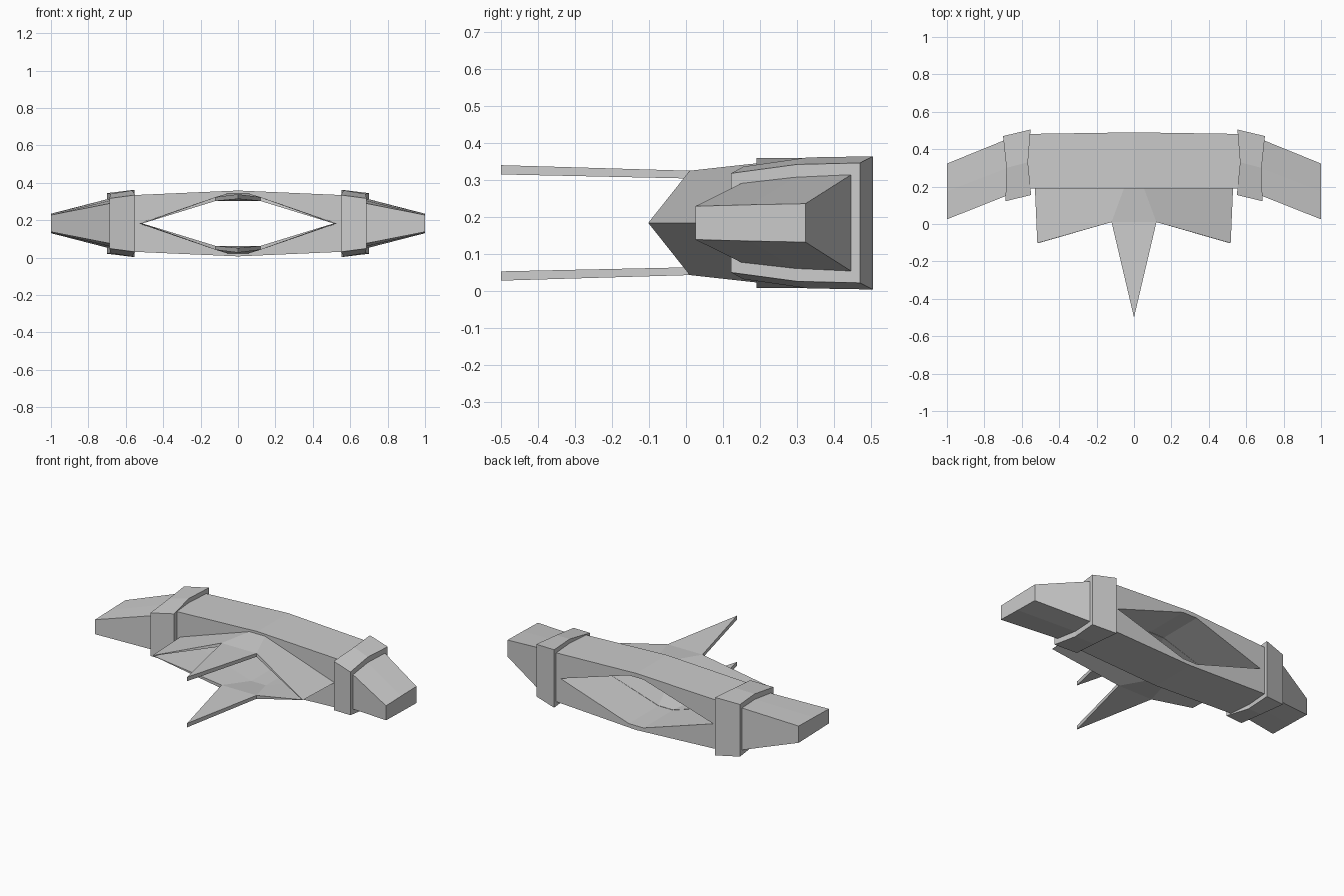
import bpy

if "Cube" in bpy.data.objects:
    bpy.data.objects.remove(bpy.data.objects["Cube"])

MID_Z = 0.183  # everything is mirrored about this height


def make(name, verts, faces, axes):
    """Mesh object from a few points, mirrored on the given (x, y, z) axes."""
    me = bpy.data.meshes.new(name)
    me.from_pydata(verts, [], faces)
    ob = bpy.data.objects.new(name, me)
    bpy.context.collection.objects.link(ob)
    ob.location.z = MID_Z
    bpy.context.view_layer.objects.active = ob
    ob.select_set(True)
    bpy.ops.object.mode_set(mode='EDIT')
    bpy.ops.mesh.select_all(action='SELECT')
    bpy.ops.mesh.normals_make_consistent(inside=False)
    bpy.ops.object.mode_set(mode='OBJECT')
    ob.select_set(False)
    m = ob.modifiers.new("mirror", 'MIRROR')
    m.use_axis = axes
    m.use_clip = False
    return ob


def sheet(name, top, bottom, caps, outline, axes):
    """Two matching point sets joined by caps and a skirt along the outline."""
    n = len(top)
    faces = [list(c) for c in caps] + [[i + n for i in reversed(c)] for c in caps]
    for i, a in enumerate(outline):
        b = outline[(i + 1) % len(outline)]
        faces.append([a, b, b + n, a + n])
    return make(name, top + bottom, faces, axes)


def ring(section):
    """Closed six-point ring from (x, y, half height) stations."""
    return [(x, y, h) for x, y, h in section] + [(x, y, -h) for x, y, h in reversed(section)]


def loft(name, inner, outer):
    caps = [(0, 1, 4, 5), (1, 2, 3, 4)]
    return sheet(name, ring(inner), ring(outer), caps, range(6), (True, False, False))


# body: upper half of the open frame, mirrored downwards
profile = [(.57, 0), (.57, .151), (0, .176), (-.57, .151), (-.57, 0),
           (-.525, 0), (-.05, .15), (.05, .15), (.525, 0)]
front = [(x, .19, z) for x, z in profile]
back = [(x, .49 - .015 * abs(x), z) for x, z in profile]
body_caps = [(0, 1, 7, 8), (1, 2, 6, 7), (2, 3, 6), (3, 4, 5, 6)]
body_caps = [(0, 1, 8), (1, 2, 7, 8), (2, 6, 7), (2, 3, 5, 6), (3, 4, 5)]
sheet("body_frame", front, back, body_caps, range(9), (False, False, True))

# front lip: folded plate with a long central spike, mirrored downwards
lip_top = [(.53, .2, 0), (.517, -.102, 0), (.12, .01, .141), (0, -.5, .156),
           (-.12, .01, .141), (-.517, -.102, 0), (-.53, .2, 0),
           (-.05, .2, .162), (.05, .2, .162)]
drop = [0, 0, .021, .025, .021, 0, 0, .014, .014]
lip_bottom = [(x * .988 if z == 0 else x, y, z - d)
              for (x, y, z), d in zip(lip_top, drop)]
lip_caps = [(0, 1, 2, 8), (2, 3, 4), (2, 4, 7, 8), (4, 5, 6, 7)]
sheet("front_lip", lip_top, lip_bottom, lip_caps, range(9), (False, False, True))

# collars at both ends of the body
loft("collar",
     [(.553, .505, .18), (.567, .33, .177), (.55, .155, .152)],
     [(.70, .47, .162), (.682, .30, .158), (.687, .122, .134)])

# tapered wing tips
loft("wing_tip",
     [(.69, .449, .132), (.675, .30, .125), (.68, .152, .108)],
     [(1.0, .323, .052), (1.0, .174, .049), (1.0, .025, .045)])
